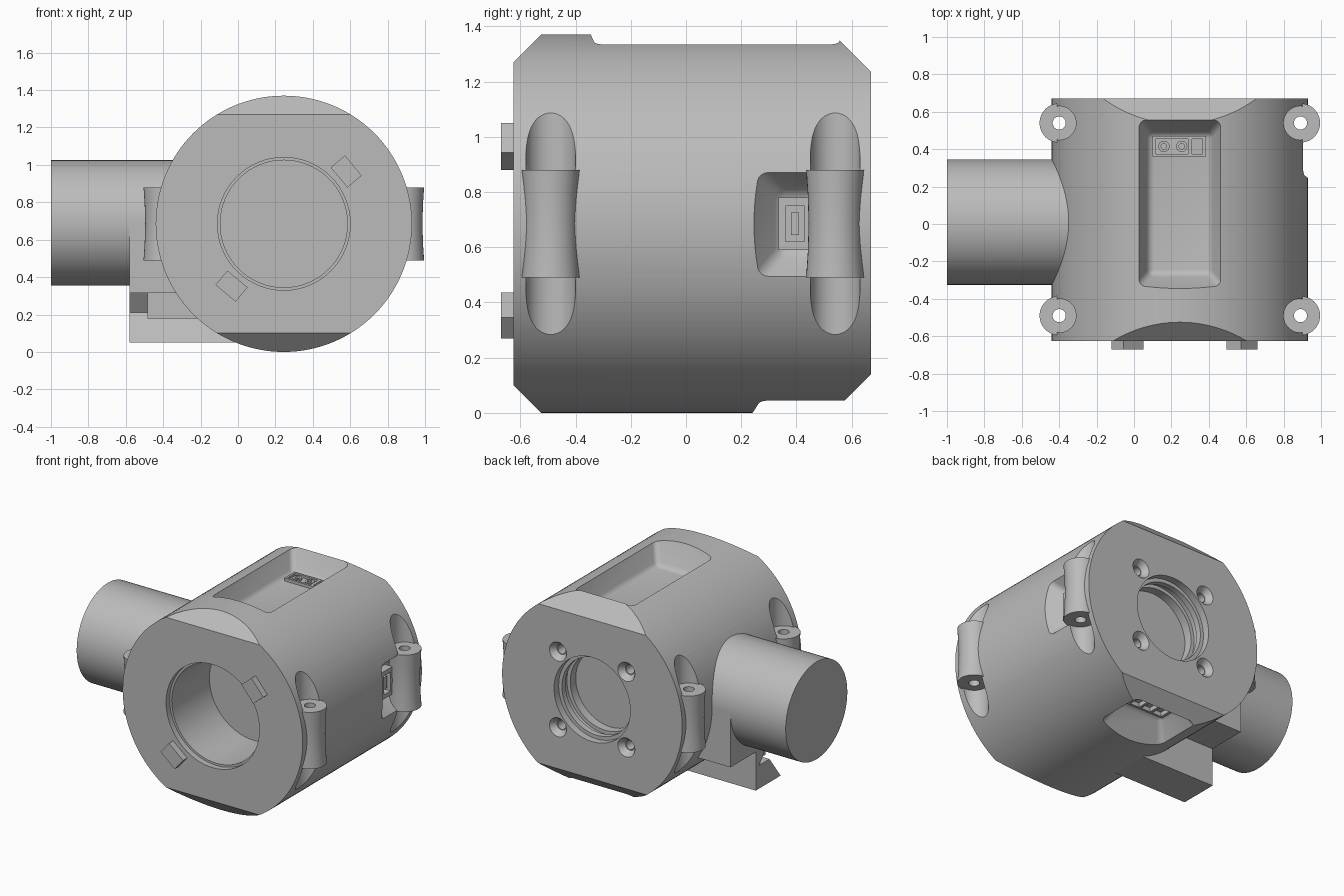
import bpy, bmesh, math
from mathutils import Matrix, Vector

cube = bpy.data.objects.get("Cube")
if cube:
    bpy.data.objects.remove(cube)

GREY = (0.5, 0.5, 0.5, 1)
grey = bpy.data.materials.new("mid grey")
grey.use_nodes = True
grey.diffuse_color = GREY
grey.node_tree.nodes["Principled BSDF"].inputs["Base Color"].default_value = GREY

CX, CZ, R = 0.245, 0.685, 0.685
FRONT, BACK = -0.625, 0.67


def finish(name, bm):
    bmesh.ops.recalc_face_normals(bm, faces=bm.faces[:])
    mesh = bpy.data.meshes.new(name)
    bm.to_mesh(mesh)
    bm.free()
    mesh.materials.append(grey)
    ob = bpy.data.objects.new(name, mesh)
    bpy.context.collection.objects.link(ob)
    return ob


def rod(name, start, end, r1, r2=None, seg=48):
    """Cylinder or cone between two points."""
    a, b = Vector(start), Vector(end)
    rot = (b - a).to_track_quat('Z', 'Y').to_matrix().to_4x4()
    bm = bmesh.new()
    bmesh.ops.create_cone(bm, cap_ends=True, segments=seg, radius1=r1,
                          radius2=r1 if r2 is None else r2, depth=(b - a).length,
                          matrix=Matrix.Translation((a + b) / 2) @ rot)
    return finish(name, bm)


def box(name, lo, hi, turn=0):
    lo, hi = Vector(lo), Vector(hi)
    bm = bmesh.new()
    bmesh.ops.create_cube(bm, size=1, matrix=Matrix.Translation((lo + hi) / 2)
                          @ Matrix.Rotation(turn, 4, 'Y')
                          @ Matrix.Diagonal((hi - lo).to_4d()))
    return finish(name, bm)


def prism(name, profile, x0, x1):
    """Extrude a (y, z) outline along x."""
    bm = bmesh.new()
    face = bm.faces.new([bm.verts.new((x0, y, z)) for y, z in profile])
    out = bmesh.ops.extrude_face_region(bm, geom=[face])
    bmesh.ops.translate(bm, vec=(x1 - x0, 0, 0),
                        verts=[v for v in out["geom"] if isinstance(v, bmesh.types.BMVert)])
    return finish(name, bm)


def pocket(name, place, inner, outer, w0, w1):
    """Tapered, rounded cutter; place maps (u, v, w) to space."""
    bm = bmesh.new()
    rings = []
    for (u0, u1, v0, v1), w in ((inner, w0), (outer, w1)):
        rings.append([bm.verts.new(place(u, v, w))
                      for u, v in ((u0, v0), (u1, v0), (u1, v1), (u0, v1))])
    low, high = rings
    bm.faces.new(low)
    bm.faces.new(high)
    for i in range(4):
        j = (i + 1) % 4
        bm.faces.new((low[i], low[j], high[j], high[i]))
    bmesh.ops.recalc_face_normals(bm, faces=bm.faces[:])
    bmesh.ops.bevel(bm, geom=bm.edges[:], offset=0.03, segments=4, profile=0.5,
                    affect='EDGES')
    return finish(name, bm)


def cut(target, cutters):
    bpy.context.view_layer.objects.active = target
    for c in cutters:
        mod = target.modifiers.new("cut", 'BOOLEAN')
        mod.operation, mod.solver, mod.object = 'DIFFERENCE', 'EXACT', c
        bpy.ops.object.modifier_apply(modifier=mod.name)
        bpy.data.objects.remove(c)


def bore(y0, y1, r, r2=None, x=CX, z=CZ, seg=64):
    return rod("bore", (x, y0, z), (x, y1, z), r, r2, seg)


# Main barrel with flat chamfers at top and bottom of each end
body = rod("body", (CX, FRONT, CZ), (CX, BACK, CZ), R, seg=128)
cutters = []
for end, out, top, bottom in ((FRONT, -1, 0.1, 0.1), (BACK, 1, 0.135, 0.14)):
    for z, s, c in ((2 * R, 1, top), (0, -1, bottom)):
        k = c + 0.2
        cutters.append(prism("chamfer", [(end + out * 0.2, z - s * k), (end + out * 0.2, z + s * 0.2),
                                         (end - out * k, z + s * 0.2)], -0.8, 1.3))

# Front bore with a shallow rim, rear bore with ring grooves
cutters += [bore(FRONT - 0.1, FRONT + 0.04, 0.355), bore(FRONT - 0.1, FRONT + 0.45, 0.34),
            bore(BACK - 0.05, BACK + 0.1, 0.29), bore(BACK - 0.2, BACK + 0.1, 0.265),
            bore(BACK - 0.14, BACK - 0.09, 0.29)]

# Countersunk screw holes around the rear bore
for sx in (-1, 1):
    for sz in (-1, 1):
        x, z = CX + sx * 0.26, CZ + sz * 0.26
        cutters += [bore(BACK - 0.04, BACK + 0.02, 0.035, 0.08, x, z, 32),
                    bore(BACK - 0.15, BACK + 0.02, 0.03, None, x, z, 32)]

# Vertical channels for the four lugs
LUGS = [(x, y) for x in (-0.4, 0.89) for y in (-0.49, 0.54)]
for x, y in LUGS:
    cutters.append(rod("channel", (x, y, -0.1), (x, y, 1.5), 0.09))

# Recessed pockets: top, underside and right flank
cutters += [
    pocket("top_pocket", lambda u, v, w: (u, v, w),
           (0.08, 0.41, -0.27, 0.48), (-0.02, 0.51, -0.38, 0.61), 1.2, 1.45),
    pocket("lower_pocket", lambda u, v, w: (u, v, w),
           (0.08, 0.41, 0.35, 0.54), (-0.08, 0.57, 0.19, 0.65), 0.17, -0.08),
    pocket("side_pocket", lambda u, v, w: (w, u, v),
           (0.34, 0.46, 0.58, 0.79), (0.21, 0.54, 0.43, 0.93), 0.8, 0.98)]
cut(body, cutters)

# Lugs: slightly waisted tubes
lugs = []
for i, (x, y) in enumerate(LUGS):
    bm = bmesh.new()
    outline = [(0.035, 0.49), (0.105, 0.49), (0.099, 0.58), (0.096, 0.685),
               (0.099, 0.79), (0.105, 0.88), (0.035, 0.88)]
    vs = [bm.verts.new((x + r, y, z)) for r, z in outline]
    es = [bm.edges.new((vs[k], vs[(k + 1) % len(vs)])) for k in range(len(vs))]
    bmesh.ops.spin(bm, geom=vs + es, cent=(x, y, 0), axis=(0, 0, 1), angle=math.tau,
                   steps=40, use_duplicate=False)
    bmesh.ops.remove_doubles(bm, verts=bm.verts[:], dist=0.0005)
    lugs.append(finish("lug_%d" % (i + 1), bm))

# Side cylinder and its bracket
side = rod("side_cylinder", (-1, 0.01, 0.69), (-0.25, 0.01, 0.69), 0.335, seg=96)
box("bracket_block", (-0.58, -0.325, 0.315), (-0.25, 0.345, 0.69))
box("bracket_web", (-0.485, -0.17, 0.18), (-0.1, 0.07, 0.33))
prism("bracket_foot", [(-0.2, 0.05), (0.07, 0.05), (0.07, 0.21), (-0.08, 0.21)], -0.58, 0.03)
prism("bracket_hook", [(-0.05, 0.32), (0.04, 0.2), (0.07, 0.2), (0.07, 0.32)], -0.58, -0.48)

# Locating pads on the front face
for i, angle in enumerate((40, 230)):
    a = math.radians(angle)
    x, z = CX + 0.435 * math.cos(a), CZ + 0.435 * math.sin(a)
    box("front_pad_%d" % (i + 1), (x - 0.05, -0.67, z - 0.07), (x + 0.05, FRONT + 0.01, z + 0.07), -a)

# Top connector with two round sockets and a small slot
top_plug = box("top_connector", (0.1, 0.36, 1.17), (0.385, 0.47, 1.22))
cut(top_plug, [box("well", (0.115, 0.375, 1.205), (0.29, 0.455, 1.3)),
               box("slot", (0.31, 0.375, 1.19), (0.365, 0.455, 1.3))])
for i, x in enumerate((0.16, 0.255)):
    socket = rod("top_socket_%d" % (i + 1), (x, 0.415, 1.18), (x, 0.415, 1.218), 0.03, seg=24)
    cut(socket, [rod("hole", (x, 0.415, 1.2), (x, 0.415, 1.3), 0.015, seg=16)])

# Side connector: open housing with a centre block
side_plug = box("side_connector", (0.77, 0.335, 0.59), (0.86, 0.45, 0.78))
cut(side_plug, [box("well", (0.81, 0.36, 0.62), (0.95, 0.43, 0.75))])
box("side_connector_core", (0.8, 0.38, 0.645), (0.845, 0.41, 0.725))

# Lower connector
low_plug = box("lower_connector", (0.1, 0.39, 0.14), (0.39, 0.5, 0.2))
cut(low_plug, [box("well", (x, 0.405, 0.1), (x + 0.07, 0.485, 0.17)) for x in (0.12, 0.21, 0.3)])

# Smooth shading with sharp edges kept
bpy.ops.object.select_all(action='DESELECT')
for ob in [body, side] + lugs:
    ob.select_set(True)
bpy.context.view_layer.objects.active = body
bpy.ops.object.shade_smooth_by_angle(angle=math.radians(30))
